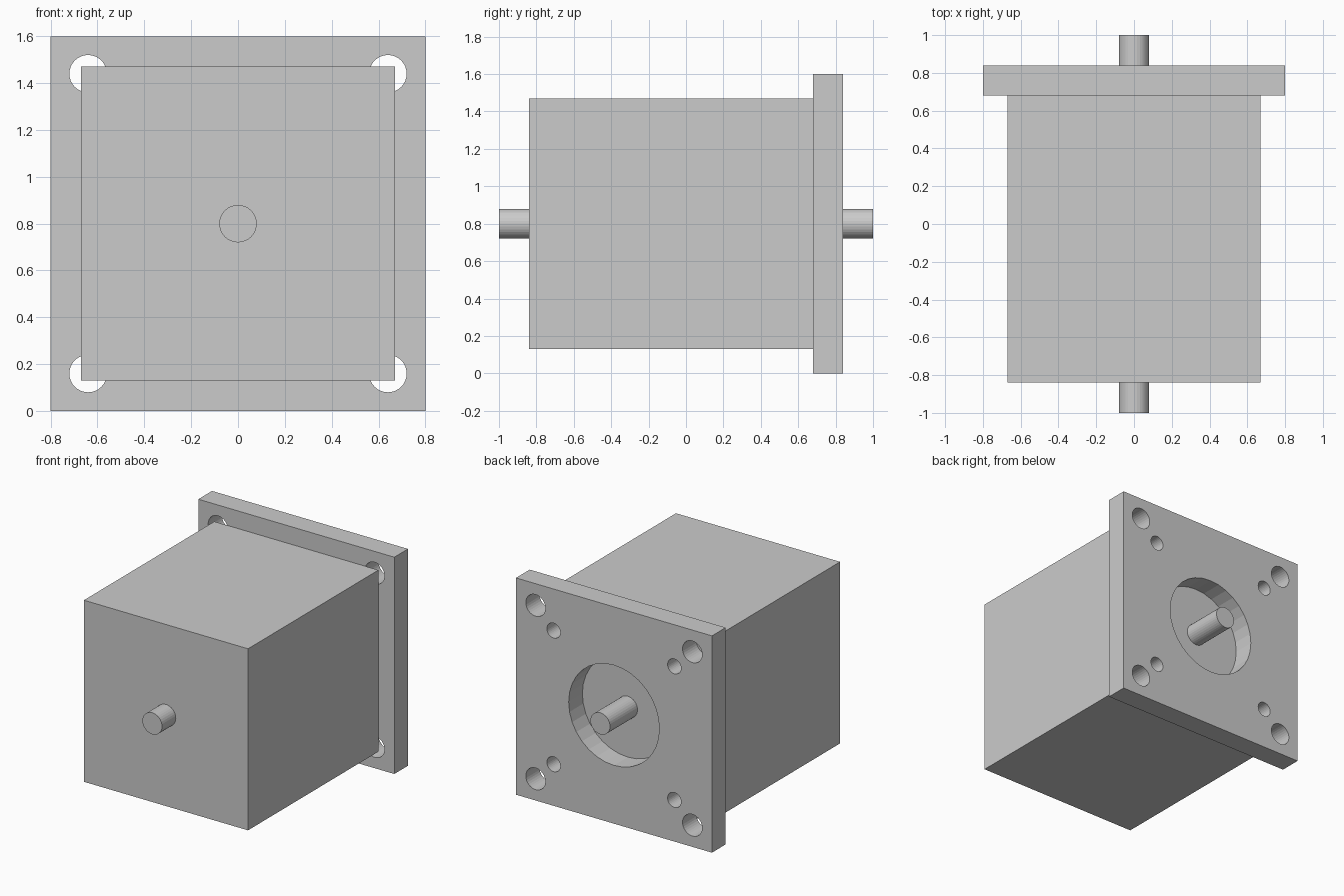
import bpy, bmesh, math
from mathutils import Matrix

if "Cube" in bpy.data.objects:
    bpy.data.objects.remove(bpy.data.objects["Cube"])

SIDES = 32
MID_Z = 0.8


def finish(name, bm):
    bmesh.ops.recalc_face_normals(bm, faces=bm.faces)
    for f in bm.faces:
        f.smooth = False
    mesh = bpy.data.meshes.new(name)
    bm.to_mesh(mesh)
    bm.free()
    obj = bpy.data.objects.new(name, mesh)
    bpy.context.collection.objects.link(obj)
    return obj


def box(name, size, centre):
    bm = bmesh.new()
    bmesh.ops.create_cube(bm, size=1, matrix=Matrix.Translation(centre) @ Matrix.Diagonal((*size, 1)))
    return finish(name, bm)


def rod(name, radius, y0, y1):
    bm = bmesh.new()
    place = Matrix.Translation((0, (y0 + y1) / 2, MID_Z)) @ Matrix.Rotation(math.pi / 2, 4, 'X')
    bmesh.ops.create_cone(bm, cap_ends=True, segments=SIDES, radius1=radius, radius2=radius,
                          depth=y1 - y0, matrix=place)
    return finish(name, bm)


def circle(cx, cy, r):
    return [(cx + r * math.cos(2 * math.pi * i / SIDES), cy + r * math.sin(2 * math.pi * i / SIDES))
            for i in range(SIDES)]


def plate(name, loops, y0, y1):
    # Outline with holes, filled and extruded, then stood upright
    curve = bpy.data.curves.new(name + "_profile", 'CURVE')
    curve.dimensions = '2D'
    curve.fill_mode = 'BOTH'
    curve.extrude = (y1 - y0) / 2
    for loop in loops:
        s = curve.splines.new('POLY')
        s.points.add(len(loop) - 1)
        for p, (x, y) in zip(s.points, loop):
            p.co = (x, y, 0, 1)
        s.use_cyclic_u = True
    helper = bpy.data.objects.new(name + "_profile", curve)
    bpy.context.collection.objects.link(helper)
    bpy.context.view_layer.update()
    deps = bpy.context.evaluated_depsgraph_get()
    mesh = bpy.data.meshes.new_from_object(helper.evaluated_get(deps))
    bm = bmesh.new()
    bm.from_mesh(mesh)
    bpy.data.objects.remove(helper)
    bpy.data.meshes.remove(mesh)
    bmesh.ops.remove_doubles(bm, verts=bm.verts, dist=1e-4)
    bm.transform(Matrix.Translation((0, (y0 + y1) / 2, MID_Z)) @ Matrix.Rotation(math.pi / 2, 4, 'X'))
    return finish(name, bm)


# Motor housing
box("motor_body", (1.34, 1.52, 1.34), (0, -0.08, MID_Z))

# Mounting flange: central opening, corner bolt holes and smaller screw holes
loops = [[(-0.8, -0.8), (0.8, -0.8), (0.8, 0.8), (-0.8, 0.8)], circle(0, 0, 0.37)]
for sx in (-1, 1):
    for sz in (-1, 1):
        loops.append(circle(sx * 0.64, sz * 0.64, 0.08))
        loops.append(circle(sx * 0.493, sz * 0.493, 0.055))
plate("mounting_flange", loops, 0.68, 0.84)

# Shaft protruding at both ends
rod("drive_shaft", 0.08, -1.0, 1.0)
